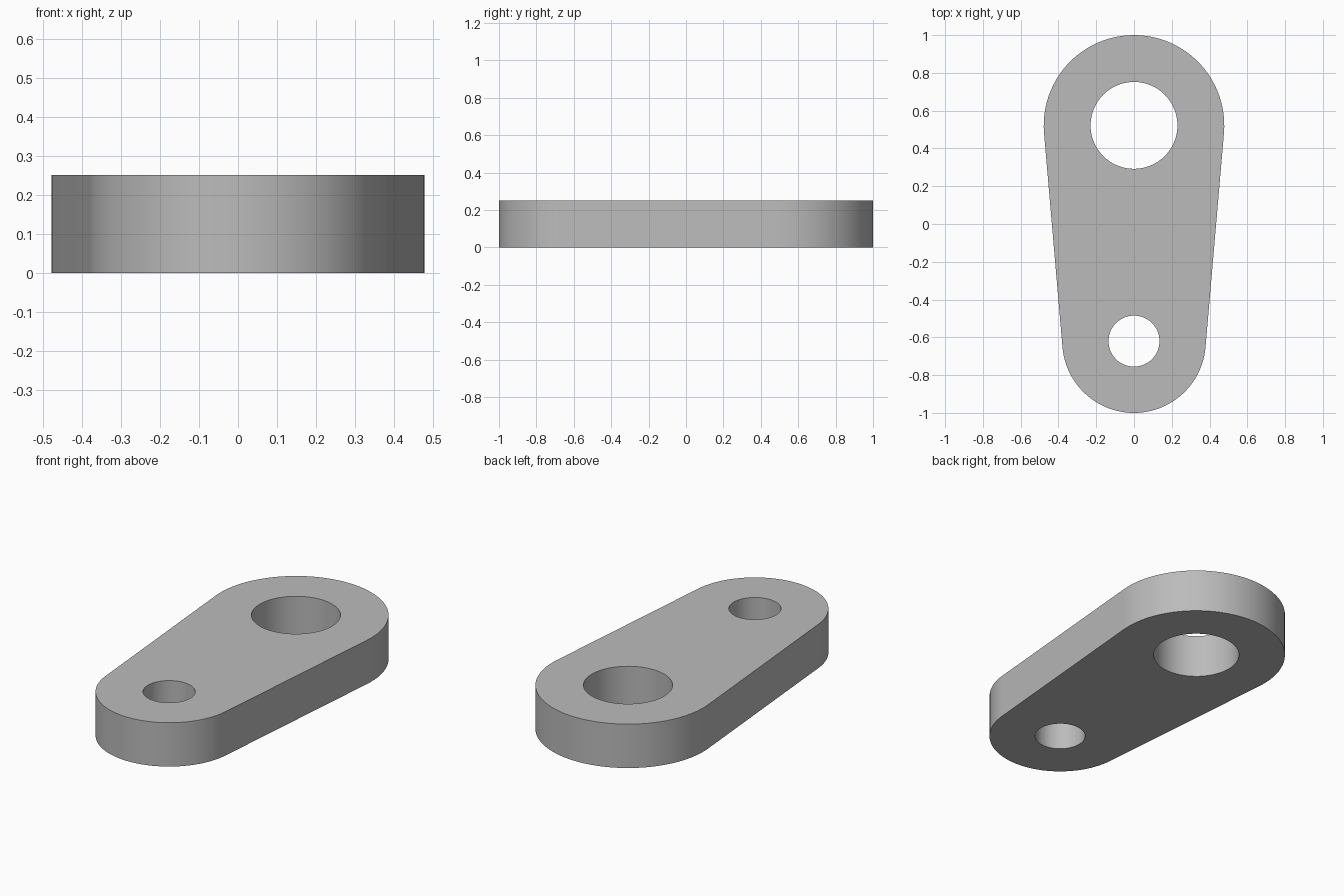
import bpy
import bmesh
from math import sin, cos, pi, asin

if "Cube" in bpy.data.objects:
    bpy.data.objects.remove(bpy.data.objects["Cube"], do_unlink=True)

HEIGHT = 0.25
BIG_R, SMALL_R = 0.478, 0.38
BIG_Y, SMALL_Y = 1 - BIG_R, SMALL_R - 1
BIG_HOLE, SMALL_HOLE = 0.23, 0.135

grey = bpy.data.materials.new("plain grey")
grey.use_nodes = True
colour = (0.5, 0.5, 0.5, 1)
grey.diffuse_color = colour
grey.node_tree.nodes["Principled BSDF"].inputs["Base Color"].default_value = colour


def arc(radius, y, start, end, steps):
    """Points on an arc centred on the link's long axis."""
    angles = [start + (end - start) * i / steps for i in range(steps + 1)]
    return [(radius * cos(a), y + radius * sin(a), 0) for a in angles]


def add_loop(bm, points):
    verts = [bm.verts.new(p) for p in points]
    return [bm.edges.new((v, verts[i - 1])) for i, v in enumerate(verts)]


# Outline: two round ends joined by their common tangents
tilt = asin((BIG_R - SMALL_R) / (BIG_Y - SMALL_Y))
outline = arc(BIG_R, BIG_Y, -tilt, pi + tilt, 48)
outline += arc(SMALL_R, SMALL_Y, pi + tilt, 2 * pi - tilt, 48)

bm = bmesh.new()
edges = add_loop(bm, outline)

# Round through holes, one in each end
for radius, y in ((BIG_HOLE, BIG_Y), (SMALL_HOLE, SMALL_Y)):
    edges += add_loop(bm, arc(radius, y, 0, 2 * pi, 64)[:-1])

# Fill the profile and give it thickness
bmesh.ops.triangle_fill(bm, edges=edges, use_beauty=True)
base = bm.faces[:]
raised = bmesh.ops.extrude_face_region(bm, geom=base, use_keep_orig=True)
top = [v for v in raised["geom"] if isinstance(v, bmesh.types.BMVert)]
bmesh.ops.translate(bm, verts=top, vec=(0, 0, HEIGHT))
bmesh.ops.recalc_face_normals(bm, faces=bm.faces[:])

mesh = bpy.data.meshes.new("link_plate")
bm.to_mesh(mesh)
bm.free()
mesh.materials.append(grey)
link_plate = bpy.data.objects.new("link_plate", mesh)
bpy.context.collection.objects.link(link_plate)

# Smooth walls with crisp rims
bpy.ops.object.select_all(action='DESELECT')
link_plate.select_set(True)
bpy.context.view_layer.objects.active = link_plate
bpy.ops.object.shade_smooth_by_angle(angle=pi / 6)
